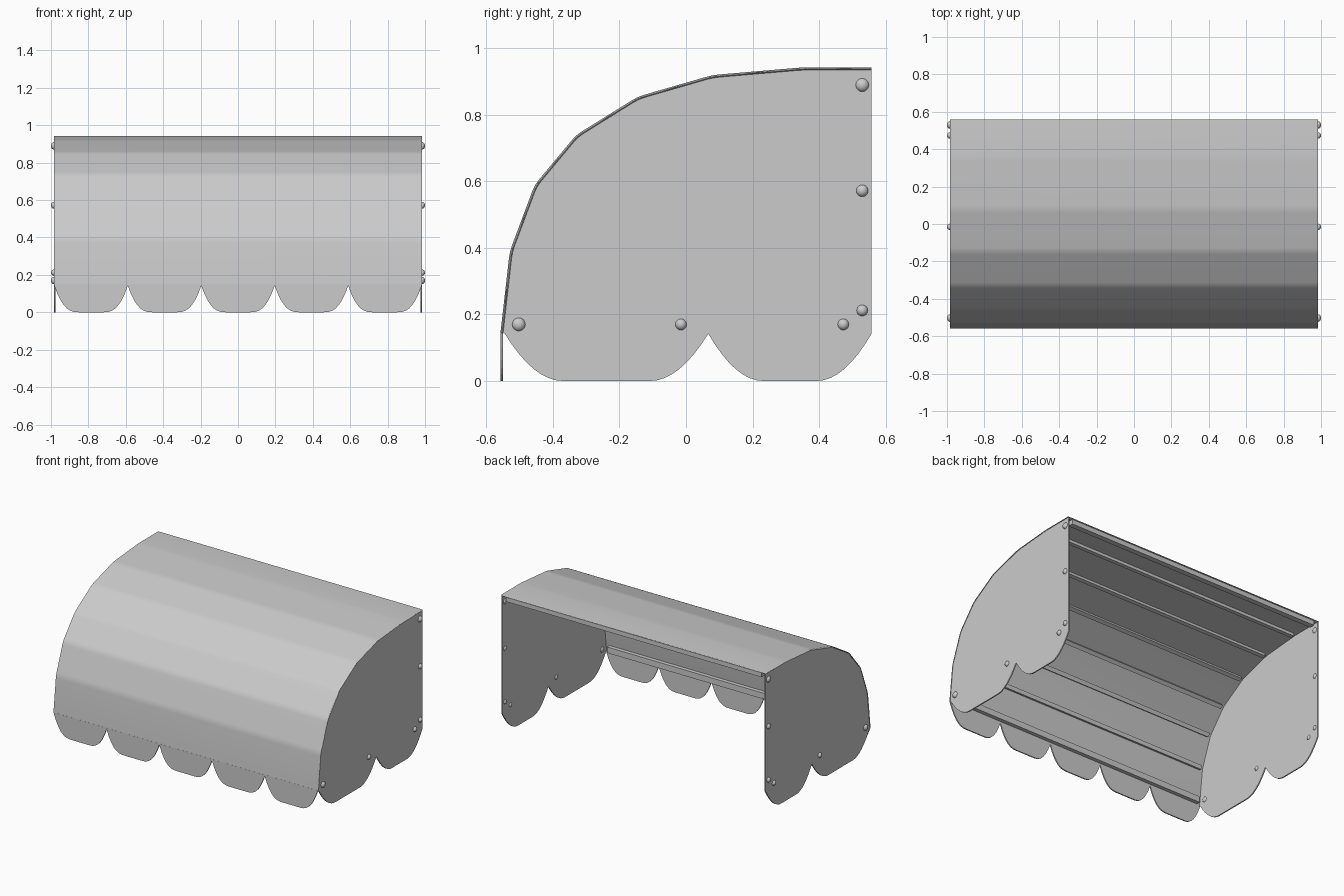
import bpy, bmesh, math
from mathutils import Vector

old = bpy.data.objects.get("Cube")
if old:
    bpy.data.objects.remove(old)

mat = bpy.data.materials.new("light_grey")
mat.use_nodes = True
GREY = (0.6, 0.6, 0.6, 1)
mat.diffuse_color = GREY
mat.node_tree.nodes["Principled BSDF"].inputs["Base Color"].default_value = GREY

HALF = 0.985     # half width of the awning
BACK = 0.558     # rear edge
T = 0.008        # sheet thickness
# Side profile of the canopy, front to back (y, z)
ARC = [Vector(p) for p in ((-0.558, 0.145), (-0.53, 0.39), (-0.455, 0.59), (-0.33, 0.74),
                           (-0.145, 0.855), (0.08, 0.92), (0.35, 0.943), (BACK, 0.943))]


def finish(bm, name, smooth=False):
    bmesh.ops.recalc_face_normals(bm, faces=bm.faces)
    me = bpy.data.meshes.new(name)
    bm.to_mesh(me)
    bm.free()
    me.materials.append(mat)
    ob = bpy.data.objects.new(name, me)
    bpy.context.collection.objects.link(ob)
    if smooth:
        for o in bpy.context.selected_objects:
            o.select_set(False)
        ob.select_set(True)
        bpy.context.view_layer.objects.active = ob
        bpy.ops.object.shade_smooth_by_angle(angle=math.radians(30))
    return ob


def plate(name, pts, depth):
    """Extrude a flat outline along a depth vector."""
    bm = bmesh.new()
    face = bm.faces.new([bm.verts.new(p) for p in pts])
    ext = bmesh.ops.extrude_face_region(bm, geom=[face], use_keep_orig=True)
    bmesh.ops.translate(bm, vec=depth, verts=[v for v in ext["geom"] if isinstance(v, bmesh.types.BMVert)])
    return finish(bm, name)


def box(name, loc, size, tilt=0):
    bm = bmesh.new()
    bmesh.ops.create_cube(bm, size=1)
    bmesh.ops.scale(bm, vec=size, verts=bm.verts)
    ob = finish(bm, name)
    ob.location = loc
    ob.rotation_euler.x = tilt
    return ob


def scallop(a, b, w, power, n=8):
    """Drooping tongue from a to b with rounded corners of width w."""
    left = [(a + w * i / n, 0.142 * (1 - i / n) ** power) for i in range(n + 1)]
    return left + [(a + b - u, z) for u, z in reversed(left)]


def merge_cusps(*tongues):
    out = []
    for t in tongues:
        out += t[1:] if out else t
    return out


def inward(i):
    """Unit tangent and inward normal at a profile point."""
    t = (ARC[min(i + 1, len(ARC) - 1)] - ARC[max(i - 1, 0)]).normalized()
    return t, Vector((t.y, -t.x))


# Canopy sheet with softly rounded folds
soft = [ARC[0]]
for a, b, c in zip(ARC, ARC[1:], ARC[2:]):
    p, q = b + (a - b).normalized() * 0.02, b + (c - b).normalized() * 0.02
    soft += [p, (p + q + 2 * b) / 4, q]
soft.append(ARC[-1])
bm = bmesh.new()
rows = [[bm.verts.new((x, p.x, p.y)) for p in soft] for x in (-HALF, HALF)]
for i in range(len(soft) - 1):
    bm.faces.new((rows[0][i], rows[1][i], rows[1][i + 1], rows[0][i + 1]))
canopy = finish(bm, "canopy", True)
outward = 1 if canopy.data.polygons[-1].normal.z > 0 else -1
sol = canopy.modifiers.new("thickness", "SOLIDIFY")
sol.thickness, sol.offset = T, -outward
canopy.modifiers.new("flat_bands", "WEIGHTED_NORMAL")

# Scalloped front valance
step = 2 * 0.982 / 5
edge = merge_cusps(*[scallop(-0.982 + i * step, -0.982 + (i + 1) * step, 0.135, 2.8)
                     for i in range(5)])
outline = edge + [(0.982, 0.15), (-0.982, 0.15)]
plate("front_valance", [(x, -0.558, z) for x, z in outline], (0, T, 0))

# Side panels with scalloped lower edge
side_edge = merge_cusps(scallop(-0.545, 0.067, 0.175, 2), scallop(0.067, BACK, 0.165, 2))
upper = [ARC[i] + inward(i)[1] * 0.006 for i in range(len(ARC) - 1, -1, -1)]
upper[0].x = BACK
side = side_edge + [tuple(p) for p in upper]

# Frame outline, just inside the sheet
frame = [ARC[i] + inward(i)[1] * 0.011 for i in range(len(ARC))]
frame[0].y, frame[-1].x = 0.147, BACK - 0.002
frame.append(Vector((BACK - 0.002, 0.147)))

RIVETS = [(0.53, 0.89, 0.02), (-0.503, 0.17, 0.02), (0.53, 0.572, 0.018),
          (-0.015, 0.17, 0.017), (0.473, 0.17, 0.017), (0.53, 0.212, 0.017)]

for s, label in ((1, "left"), (-1, "right")):
    plate(label + "_side_panel", [(s * HALF, y, z) for y, z in side], (-s * T, 0, 0))

    # Flat bar frame behind the panel
    bm = bmesh.new()
    x = s * (HALF - T)
    face = bm.faces.new([bm.verts.new((x, p.x, p.y)) for p in frame])
    bmesh.ops.inset_region(bm, faces=[face], thickness=0.045, use_even_offset=True)
    bmesh.ops.delete(bm, geom=[face], context="FACES_ONLY")
    ext = bmesh.ops.extrude_face_region(bm, geom=bm.faces[:], use_keep_orig=True)
    bmesh.ops.translate(bm, vec=(-s * 0.025, 0, 0),
                        verts=[v for v in ext["geom"] if isinstance(v, bmesh.types.BMVert)])
    finish(bm, label + "_side_frame")

    # Domed rivets
    for n, (y, z, r) in enumerate(RIVETS):
        bm = bmesh.new()
        bmesh.ops.create_uvsphere(bm, u_segments=16, v_segments=10, radius=r)
        rivet = finish(bm, f"{label}_rivet_{n + 1}", True)
        rivet.location = (s * (HALF - 0.001), y, z)
        rivet.scale.x = 0.016 / r

# Ribs under every fold, plus the front and rear rails
span = 2 * (HALF - T - 0.025)
for i in range(1, len(ARC) - 1):
    t, n = inward(i)
    c = ARC[i] + n * 0.018
    box(f"rib_{i}", (0, c.x, c.y), (span, 0.026, 0.022), math.atan2(t.y, t.x))
box("front_rail", (0, -0.532, 0.168), (span, 0.026, 0.04))
box("rear_rail", (0, BACK - 0.02, 0.92), (span, 0.036, 0.032))
